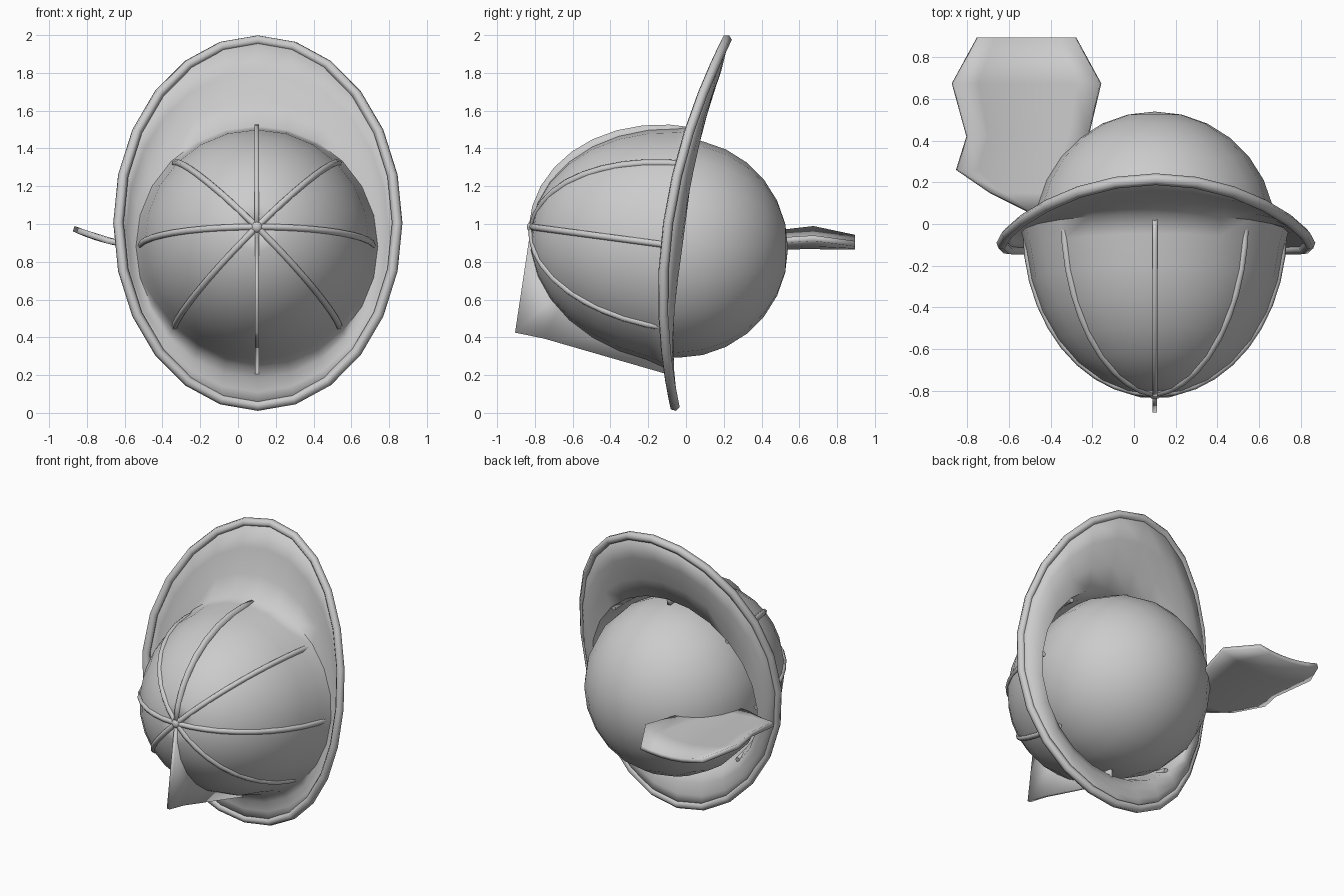
import bpy, bmesh
from math import sin, cos, pi, radians
from mathutils import Vector

if "Cube" in bpy.data.objects:
    bpy.data.objects.remove(bpy.data.objects["Cube"])

N = 24
C = Vector((0.1, -0.03, 0.88))                    # centre of the dome opening
T = radians(7.6)                                  # dome tilt
U, V, W = Vector((1, 0, 0)), Vector((0, sin(T), cos(T))), Vector((0, -cos(T), sin(T)))


def dome(a, phi, extra=0.0):
    """Point on the tilted dome; a = turn from the top, phi = 0 at the apex."""
    r, w = (0.61 + extra) * sin(phi), (0.785 + extra) * cos(phi)
    return C + U * r * sin(a) + V * r * cos(a) + W * w


def brim_edge(a):
    s = cos(a)
    return Vector((0.105 + 0.738 * sin(a), -0.095 + 0.1375 * s + 0.1725 * s * s, 1.006 + 0.968 * s))


def smooth(ob, angle=40):
    bpy.ops.object.select_all(action='DESELECT')
    ob.select_set(True)
    bpy.context.view_layer.objects.active = ob
    bpy.ops.object.shade_smooth_by_angle(angle=radians(angle))


def mesh_object(name, verts, faces, thick=0.0, angle=40):
    me = bpy.data.meshes.new(name)
    me.from_pydata([tuple(v) for v in verts], [], faces)
    bm = bmesh.new()
    bm.from_mesh(me)
    bmesh.ops.remove_doubles(bm, verts=bm.verts, dist=1e-5)
    bmesh.ops.recalc_face_normals(bm, faces=bm.faces)
    bm.to_mesh(me)
    bm.free()
    ob = bpy.data.objects.new(name, me)
    bpy.context.collection.objects.link(ob)
    smooth(ob, angle)
    if thick:
        m = ob.modifiers.new("thickness", 'SOLIDIFY')
        m.thickness, m.offset = thick, 0
    return ob


def loft(name, rows, closed, thick, angle=40):
    n = len(rows[0])
    faces = [(i * n + j, i * n + (j + 1) % n, (i + 1) * n + (j + 1) % n, (i + 1) * n + j)
             for i in range(len(rows) - 1) for j in range(n if closed else n - 1)]
    return mesh_object(name, [p for r in rows for p in r], faces, thick, angle)


def tube(name, pts, radius, cyclic=False):
    cu = bpy.data.curves.new(name, 'CURVE')
    cu.dimensions = '3D'
    cu.bevel_depth, cu.bevel_resolution, cu.use_fill_caps = radius, 1, True
    sp = cu.splines.new('POLY')
    sp.points.add(len(pts) - 1)
    for p, q in zip(sp.points, pts):
        p.co = (*q, 1)
    sp.use_cyclic_u = cyclic
    sp.use_smooth = True
    ob = bpy.data.objects.new(name, cu)
    bpy.context.collection.objects.link(ob)
    return ob


# Helmet shell: dome flowing into the curved oval brim
angs = [2 * pi * j / N for j in range(N)]
rings = [[dome(a, radians(p)) for a in angs] for p in (1, 12, 24, 36, 48, 60, 72, 83)]
for t in (0, 0.3, 0.65, 1):
    ring = []
    for a in angs:
        inner = C + (U * sin(a) + V * cos(a)) * 0.635
        ring.append(inner.lerp(brim_edge(a), t) + Vector((0, 0.018 * sin(pi * t), 0)))
    rings.append(ring)
loft("helmet_shell", rings, True, 0.024, 60)

# Rolled edge of the brim
tube("brim_roll", [brim_edge(a) for a in angs], 0.028, True)

# Ribs at the sides and diagonals
for k in (1, 2, 3, 5, 6, 7):
    tube(f"dome_rib_{k}", [dome(k * pi / 4, radians(p), 0.006) for p in range(0, 91, 9)], 0.019)

# Thin raised ridge over the top
phis = [radians(p) for p in range(0, 91, 10)]
loft("top_ridge", [[dome(0, p, -0.03) for p in phis],
                   [dome(0, p, 0.025 + 0.022 * sin(2 * p)) for p in phis]], False, 0.024, 30)

# Flat fin under the dome
fin = [(-0.82, 0.99), (-0.905, 0.425), (-0.75, 0.393), (-0.1, 0.205), (-0.1, 0.4), (-0.6, 0.7)]
mesh_object("lower_fin", [(0.1, y, z) for y, z in fin], [tuple(range(len(fin)))], 0.022, 30)

# Small button where the ribs meet
bpy.ops.mesh.primitive_uv_sphere_add(segments=12, ring_count=8, radius=0.034, location=dome(0, 0))
bpy.context.object.name = "apex_button"
smooth(bpy.context.object)

# Round ball filling the helmet
bpy.ops.mesh.primitive_uv_sphere_add(segments=20, ring_count=14, radius=0.58, location=(0.1, -0.04, 0.872),
                                     rotation=(pi / 2, 0, 0))
bpy.context.object.name = "inner_ball"
smooth(bpy.context.object)

# Curved paddle behind the ball: rows of (y, left x, right x)
rows = []
for y, x0, x1 in ((0.895, -0.75, -0.28), (0.675, -0.87, -0.16), (0.42, -0.80, -0.22),
                  (0.26, -0.85, -0.28), (0.15, -0.69, -0.34), (0.06, -0.51, -0.40)):
    xs = [x0 + (x1 - x0) * i / 6 for i in range(7)]
    rows.append([Vector((x, y, 0.88 + 0.095 * ((x + 0.45) / 0.42) ** 2)) for x in xs])
loft("back_paddle", rows, False, 0.03, 40)
